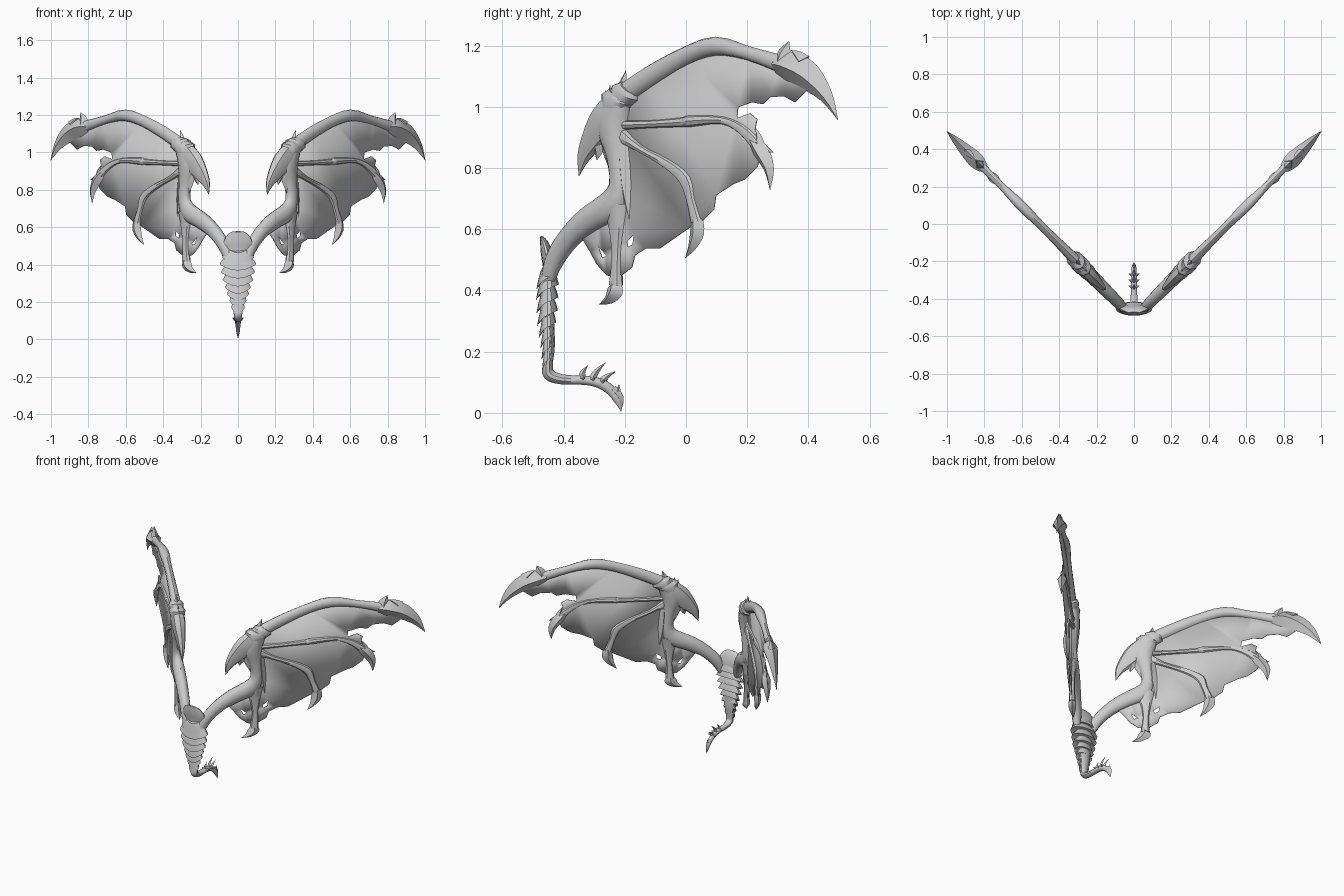
import bpy, bmesh, math
from mathutils import Vector

if "Cube" in bpy.data.objects:
    bpy.data.objects.remove(bpy.data.objects["Cube"])

GRID = 306.0            # design grid cells per unit; a runs front to back, b runs downwards
grey = bpy.data.materials.new("bone grey")
grey.diffuse_color = (0.6, 0.6, 0.6, 1)
grey.use_nodes = True
grey.node_tree.nodes["Principled BSDF"].inputs["Base Color"].default_value = grey.diffuse_color


def wing(a, b, n):
    """Grid point on the slanted wing plane, n cells off the plane."""
    y, z, n = (a - 686) / GRID, (413.5 - b) / GRID, n / GRID * 0.707
    return Vector((y + 0.505 + n, y - n, z))


def body(a, b, n):
    """Grid point on the centre plane, n cells to the side."""
    return Vector((n / GRID, (a - 686) / GRID, (413.5 - b) / GRID))


def finish(bm, name, mirror=False, thick=0, angle=40):
    bmesh.ops.recalc_face_normals(bm, faces=bm.faces)
    me = bpy.data.meshes.new(name)
    bm.to_mesh(me)
    bm.free()
    ob = bpy.data.objects.new(name, me)
    bpy.context.collection.objects.link(ob)
    me.materials.append(grey)
    bpy.context.view_layer.objects.active = ob
    ob.select_set(True)
    bpy.ops.object.shade_smooth_by_angle(angle=math.radians(angle))
    ob.select_set(False)
    if thick:
        m = ob.modifiers.new("thickness", 'SOLIDIFY')
        m.thickness, m.offset = thick, 0
    if mirror:
        m = ob.modifiers.new("mirror", 'MIRROR')
        m.use_clip = False
        m.use_mirror_merge = False
    return ob


def spline(pts, steps):
    """Smooth path through the points (Catmull-Rom)."""
    p = [Vector(q) for q in pts]
    out = []
    for i in range(len(p) - 1):
        p0, p1, p2, p3 = p[max(i - 1, 0)], p[i], p[i + 1], p[min(i + 2, len(p) - 1)]
        for k in range(steps):
            t = k / steps
            out.append(0.5 * (2 * p1 + (p2 - p0) * t + (2 * p0 - 5 * p1 + 4 * p2 - p3) * t * t
                              + (3 * p1 - p0 - 3 * p2 + p3) * t ** 3))
    return out + [p[-1]]


def loft(name, frame, pts, sides=10, steps=3, angle=40):
    """Tube along (a, b, half width, half thickness)."""
    path = spline([(p[0], p[1], p[2], p[3]) for p in pts], steps)
    bm = bmesh.new()
    rings = []
    for i, s in enumerate(path):
        d = path[min(i + 1, len(path) - 1)] - path[max(i - 1, 0)]
        d = Vector((d[0], d[1])).normalized()
        w, t = max(s[2], 0.15), max(s[3], 0.15)
        ring = []
        for k in range(sides):
            f = 2 * math.pi * k / sides
            c = w * math.cos(f)
            ring.append(bm.verts.new(frame(s[0] - d.y * c, s[1] + d.x * c, t * math.sin(f))))
        rings.append(ring)
    for r, q in zip(rings, rings[1:]):
        for k in range(sides):
            j = (k + 1) % sides
            bm.faces.new((r[k], r[j], q[j], q[k]))
    bm.faces.new(rings[0])
    bm.faces.new(rings[-1])
    return finish(bm, name, frame is wing, angle=angle)


def claw(name, frame, pts):
    return loft(name, frame, pts, sides=4, angle=25)


# wing membrane with torn edge and two holes
outline = [(622, 97), (650, 76), (685, 57), (716, 46), (750, 52), (782, 64), (822, 84), (806, 92),
           (795, 103), (784, 97), (770, 98), (763, 105), (752, 103), (738, 108), (737, 119),
           (750, 114), (757, 120), (755, 130), (760, 140), (773, 153), (762, 153), (757, 168),
           (745, 180), (733, 185), (716, 196), (714, 210), (703, 221), (690, 228), (660, 249),
           (646, 249), (635, 256), (632, 268), (618, 279), (607, 276), (597, 265), (590, 252),
           (578, 232), (600, 215), (619, 190), (620, 130)]
holes = [[(598, 246), (603, 252), (607, 257), (602, 258)],
         [(634, 235), (633, 245), (628, 248), (627, 242)]]
bm = bmesh.new()
for loop in [outline] + holes:
    vs = [bm.verts.new(wing(a, b, 0)) for a, b in loop]
    for i in range(len(vs)):
        bm.edges.new((vs[i - 1], vs[i]))
bmesh.ops.triangle_fill(bm, use_beauty=True, use_dissolve=False, edges=bm.edges[:],
                        normal=Vector((1, -1, 0)).normalized())
finish(bm, "wing_membrane", True, 0.004)

# arm from the body up to the elbow
loft("wing_arm", wing, [(547, 284, 5, 6), (555, 260, 8, 9), (570, 238, 10, 10), (590, 220, 13, 11),
                        (609, 207, 14, 11), (619, 186, 8, 9), (617, 155, 9, 10),
                        (613, 125, 14, 13), (622, 97, 11, 12)], sides=12)

# shoulder shield with hooked points
loft("shoulder_shield", wing, [(624, 92, 10, 11), (609, 118, 17, 13), (594, 140, 12, 9),
                               (584, 158, 6, 5), (579, 177, 0, 0)], sides=8)
claw("shield_point_large", wing, [(610, 125, 11, 11), (610, 150, 8, 7), (611, 174, 0, 0)])
claw("shield_point_small", wing, [(602, 128, 9, 9), (599, 148, 6, 5), (597, 161, 0, 0)])
claw("arm_spur", wing, [(624, 145, 5, 7), (626, 185, 6, 6), (630, 223, 0, 0)])

# elbow collars and their spikes
loft("elbow_collar_lower", wing, [(614, 112, 10, 12), (619, 100, 15, 15), (622, 95, 12, 12)], steps=1)
loft("elbow_collar_upper", wing, [(620, 104, 10, 11), (627, 93, 14, 14), (631, 89, 10, 11)], steps=1)
for i, (a, b, c, d) in enumerate([(611, 105, 605, 91), (620, 98, 626, 71), (612, 108, 610, 86),
                                  (628, 90, 636, 80)]):
    claw(f"elbow_spike_{i}", wing, [(a, b, 6, 6), ((a + c) / 2, (b + d) / 2, 4, 4), (c, d, 0, 0)])

# leading edge and fingers
loft("leading_edge", wing, [(620, 98, 10, 10), (650, 77, 10, 8), (685, 57, 9, 7), (716, 47, 9.5, 9),
                            (748, 54, 7, 6), (782, 65, 9, 7)])
loft("middle_finger", wing, [(618, 126, 5, 6), (650, 125, 4, 5), (683, 123, 5, 5), (690, 122, 6, 6),
                             (722, 121, 4, 4), (742, 130, 5, 4), (757, 145, 6, 5)], sides=8)
loft("lower_finger", wing, [(620, 135, 8, 7), (640, 149, 4, 5), (668, 165, 5, 5), (685, 180, 6, 5),
                            (691, 200, 4, 4), (697, 223, 5, 5)], sides=8)
loft("trailing_finger", wing, [(616, 205, 12, 9), (617, 230, 7, 6), (617, 258, 4, 5),
                               (616, 286, 6, 6)], sides=8)

# claws on the finger ends
claw("leading_claw", wing, [(777, 65, 10, 8), (790, 67, 15, 13), (808, 77, 14, 10),
                            (826, 97, 7, 5), (838, 121, 0, 0)])
claw("leading_claw_spike", wing, [(783, 62, 8, 8), (785, 52, 6, 5), (789, 42, 0, 0)])
claw("leading_claw_barb", wing, [(803, 62, 8, 6), (797, 55, 4, 4), (791, 51, 0, 0)])
claw("middle_claw", wing, [(753, 141, 5, 5), (761, 152, 8, 8), (769, 170, 5, 5), (770, 191, 0, 0)])
claw("middle_claw_barb", wing, [(760, 150, 6, 5), (759, 138, 3, 3), (755, 128, 0, 0)])
claw("lower_claw", wing, [(697, 220, 6, 6), (697, 234, 7, 6), (692, 248, 4, 4), (685, 259, 0, 0)])
claw("trailing_claw", wing, [(616, 284, 5, 6), (615, 292, 8, 7), (609, 300, 5, 5), (599, 305, 0, 0)])

# hood over the top of the body
loft("body_hood", body, [(541, 237, 1, 9), (544, 243, 4, 18), (547, 255, 6, 24),
                         (549, 268, 6, 21), (549, 284, 6, 15)], sides=14)

# curved tail core
loft("tail_core", body, [(549, 270, 7, 16), (547, 310, 7, 16), (550, 345, 5, 10), (548, 364, 5, 8),
                         (549, 375, 6, 7), (562, 380, 5, 6), (585, 381, 4.5, 5), (600, 384, 5, 5),
                         (611, 391, 5, 4), (618, 401, 4, 3), (621, 412, 0, 0)])

# overlapping body plates: front edge hangs lower and ends in a point
plates = [(277, 26, 1.0), (288, 30, 1.05), (301, 28, 1.0), (314, 25, 0.95),
          (326, 21, 0.8), (337, 18, 0.65), (348, 14, 0.55), (359, 11, 0.5)]
for i, (b, half, depth) in enumerate(plates):
    bm = bmesh.new()
    rings = []
    for scale, rise in ((0.62, -12), (0.85, -5), (1.0, 2), (0.6, 1)):
        ring = []
        for k in range(16):
            f = 2 * math.pi * k / 16
            c, s = math.cos(f), math.sin(f)
            front = max(-c, 0)
            ring.append(bm.verts.new(body(547.5 + c * 11 * depth * scale,
                                          b + rise - c * 5 * scale + 6 * scale * front ** 3,
                                          s * half * scale)))
        rings.append(ring)
    for r, q in zip(rings, rings[1:]):
        for k in range(16):
            j = (k + 1) % 16
            bm.faces.new((r[k], r[j], q[j], q[k]))
    bm.faces.new(rings[0])
    bm.faces.new(rings[-1])
    finish(bm, f"body_plate_{i}", angle=35)

# spikes along the tail: upright ones and pairs to the sides
for i, (a, b, c, d) in enumerate([(582, 379, 588, 366), (592, 380, 606, 363), (602, 382, 616, 372)]):
    claw(f"tail_spike_{i}", body, [(a, b, 4, 3), ((a + c) / 2 - 2, (b + d) / 2, 2.5, 2), (c, d, 0, 0)])
    bm = bmesh.new()
    for side in (-1, 1):
        base = [bm.verts.new(body(a + u, b + v, side * 3)) for u, v in
                ((-3, 0), (0, -3), (3, 0), (0, 3))]
        tip = bm.verts.new(body(a + 3, b - 1, side * 9))
        bm.faces.new(base)
        for k in range(4):
            bm.faces.new((base[k - 1], base[k], tip))
    finish(bm, f"tail_side_spikes_{i}", angle=25)
claw("tail_fin", body, [(614, 396, 5, 3), (618, 392, 3, 2), (619, 385, 0, 0)])
claw("tail_blade", body, [(612, 390, 5, 4), (619, 399, 5, 3), (621, 412, 0, 0)])
